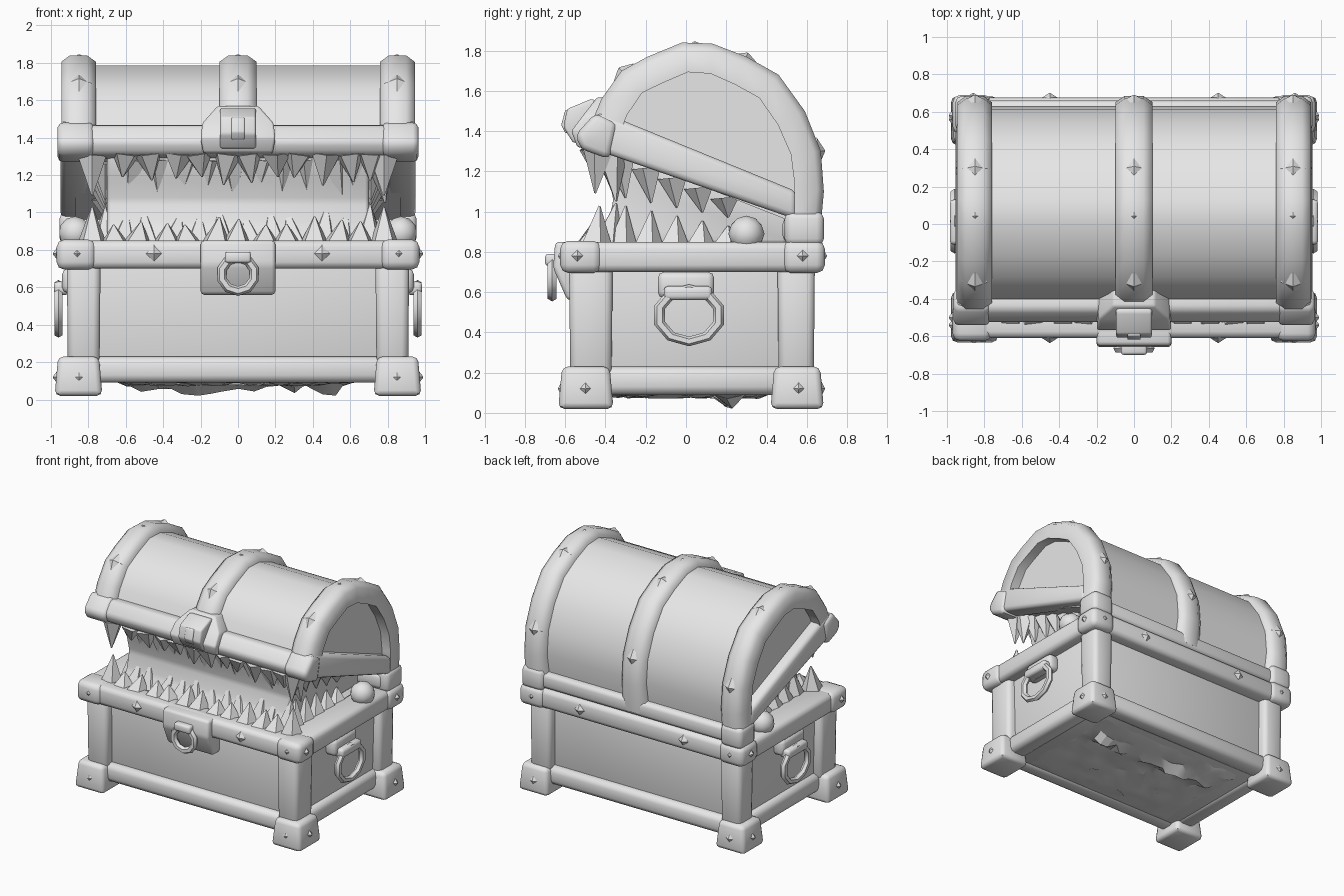
import bpy, bmesh, math, random
from mathutils import Vector, Matrix

random.seed(4)
if "Cube" in bpy.data.objects:
    bpy.data.objects.remove(bpy.data.objects["Cube"], do_unlink=True)

grey = bpy.data.materials.new("plain_grey")
grey.use_nodes = True
grey.diffuse_color = (0.8, 0.8, 0.8, 1)
for node in grey.node_tree.nodes:
    if node.type == "BSDF_PRINCIPLED":
        node.inputs["Base Color"].default_value = (0.8, 0.8, 0.8, 1)


def finish(name, bm, mirror=False, angle=50):
    bmesh.ops.recalc_face_normals(bm, faces=bm.faces)
    mesh = bpy.data.meshes.new(name)
    bm.to_mesh(mesh)
    bm.free()
    mesh.materials.append(grey)
    ob = bpy.data.objects.new(name, mesh)
    bpy.context.collection.objects.link(ob)
    bpy.ops.object.select_all(action="DESELECT")
    ob.select_set(True)
    bpy.context.view_layer.objects.active = ob
    bpy.ops.object.shade_smooth_by_angle(angle=math.radians(angle))
    if mirror:
        ob.modifiers.new("mirror", "MIRROR").use_mirror_merge = False
    return ob


def soften(bm, width):
    if width:
        bmesh.ops.bevel(bm, geom=bm.edges[:], offset=width, segments=2,
                        profile=0.5, affect="EDGES", clamp_overlap=True)


def loft(name, rings, bevel=0, mirror=False, angle=50):
    """Skin a list of equal rings and cap both ends."""
    bm = bmesh.new()
    rows = [[bm.verts.new(p) for p in ring] for ring in rings]
    n = len(rows[0])
    for a, b in zip(rows, rows[1:]):
        for i in range(n):
            j = (i + 1) % n
            bm.faces.new((a[i], a[j], b[j], b[i]))
    bm.faces.new(rows[0])
    bm.faces.new(rows[-1])
    bmesh.ops.recalc_face_normals(bm, faces=bm.faces)
    soften(bm, bevel)
    return finish(name, bm, mirror, angle)


def prism(name, profile, x0, x1, bevel=0.025, mirror=False):
    """Extrude a (y, z) outline along x."""
    return loft(name, [[(x, y, z) for y, z in profile] for x in (x0, x1)], bevel, mirror)


def block(name, x, y, z, bevel=0.03, top=1.0, mirror=False):
    """Box whose upper face is scaled about its own centre."""
    cx, cy = sum(x) / 2, sum(y) / 2
    rings = []
    for h, s in zip(z, (1, top)):
        hx, hy = (x[1] - cx) * s, (y[1] - cy) * s
        rings.append([(cx + i * hx, cy + j * hy, h)
                      for i, j in ((-1, -1), (1, -1), (1, 1), (-1, 1))])
    return loft(name, rings, bevel, mirror)


def spike(bm, base, axis, radius, length, sides=5):
    """Cone standing on base and pointing along axis."""
    axis = Vector(axis).normalized()
    turn = Vector((0, 0, 1)).rotation_difference(axis).to_matrix().to_4x4()
    bmesh.ops.create_cone(bm, cap_ends=True, segments=sides, radius1=radius,
                          radius2=radius * 0.06, depth=length,
                          matrix=Matrix.Translation(Vector(base) + axis * length / 2) @ turn)


def ring(name, centre, axis, radius, thick, stretch, mirror=False):
    """Faceted hanging ring in the plane across the given axis."""
    bm = bmesh.new()
    rows = []
    for i in range(10):
        a = math.tau * (i + 0.5) / 10
        row = []
        for k in range(6):
            b = math.tau * k / 6
            r = radius + thick * math.cos(b)
            u, v, w = r * math.cos(a) * stretch, r * math.sin(a), thick * math.sin(b)
            off = (w, u, v) if axis == "x" else (u, w, v)
            row.append(bm.verts.new(Vector(centre) + Vector(off)))
        rows.append(row)
    for i in range(10):
        a, b = rows[i], rows[(i + 1) % 10]
        for k in range(6):
            m = (k + 1) % 6
            bm.faces.new((a[k], a[m], b[m], b[k]))
    finish(name, bm, mirror, 40)


# Lower chest: flared body, bands, posts and feet
block("chest_body", (-0.84, 0.84), (-0.5, 0.56), (0.1, 0.83), 0.01, 1.03)
block("front_lower_band", (-0.8, 0.8), (-0.56, -0.42), (0.09, 0.23), 0.04)
block("back_lower_band", (-0.8, 0.8), (0.48, 0.62), (0.09, 0.23), 0.04)
block("side_lower_band", (0.74, 0.89), (-0.45, 0.5), (0.09, 0.23), 0.04, mirror=True)
block("front_rim", (-0.94, 0.94), (-0.61, -0.44), (0.7, 0.85), 0.035)
block("back_rim", (-0.94, 0.94), (0.48, 0.675), (0.7, 0.85), 0.035)
block("side_rim", (0.74, 0.955), (-0.6, 0.66), (0.7, 0.85), 0.035, mirror=True)
for label, post, foot, cap in (
        ("front", (-0.575, -0.37), (-0.635, -0.36), (-0.625, -0.42)),
        ("back", (0.46, 0.635), (0.42, 0.685), (0.48, 0.69))):
    block(label + "_post", (0.74, 0.91), post, (0.18, 0.74), 0.035, 1.06, True)
    block(label + "_foot", (0.725, 0.98), foot, (0.02, 0.23), 0.03, 0.86, True)
    block(label + "_rim_corner", (0.76, 0.97), cap, (0.695, 0.855), 0.04, mirror=True)

# Arched lid outline, front to back, as (y, z)
arch = [(-0.47, 1.44), (-0.42, 1.56), (-0.32, 1.70), (-0.19, 1.77), (-0.02, 1.84),
        (0.13, 1.835), (0.3, 1.77), (0.46, 1.68), (0.59, 1.50), (0.67, 1.30),
        (0.685, 1.1), (0.665, 0.88)]


def inward(p, d):
    p = Vector(p)
    return p + (Vector((0.1, 1.25)) - p).normalized() * d


def strap(name, x0, x1, deep, mirror=False):
    """Rounded band that follows the arch."""
    c = (x1 - x0) * 0.25
    rings = []
    for p in arch:
        section = ((x0, deep), (x0, 0.035), (x0 + c, 0), (x1 - c, 0), (x1, 0.035), (x1, deep))
        rings.append([(x, *inward(p, d)) for x, d in section])
    loft(name, rings, 0, mirror, 60)


shell = [tuple(inward(p, 0.055)) for p in arch[:-1]]
prism("lid_barrel", [(-0.46, 1.34)] + shell + [(0.6, 0.92)], -0.87, 0.87, 0)
strap("lid_end_strap", 0.76, 0.945, 0.15, True)
strap("lid_middle_strap", -0.1, 0.1, 0.1)

# Lid rim, tilted open
prism("lid_side_rim", [(-0.53, 1.335), (-0.43, 1.5), (0.55, 1.1), (0.55, 0.96)],
      0.79, 0.95, 0.03, True)
prism("lid_front_rim", [(-0.53, 1.38), (-0.5, 1.31), (-0.38, 1.28), (-0.36, 1.46), (-0.46, 1.47)],
      -0.92, 0.92)
prism("lid_front_corner", [(-0.55, 1.38), (-0.52, 1.31), (-0.38, 1.26), (-0.34, 1.44), (-0.45, 1.49)],
      0.77, 0.965, 0.03, True)
block("lid_back_rim", (-0.9, 0.9), (0.48, 0.66), (0.85, 0.97))
block("hinge_corner", (0.77, 0.955), (0.49, 0.685), (0.83, 1.0), 0.035, mirror=True)

# Latch on the lid and lock on the chest
loft("latch_plate", [[(-w, y, z), (w, y, z), (w, y + 0.14, z - 0.02), (-w, y + 0.14, z - 0.02)]
                     for w, y, z in ((0.185, -0.54, 1.32), (0.2, -0.57, 1.4),
                                     (0.19, -0.51, 1.48), (0.11, -0.44, 1.57))], 0.012)
prism("latch_hasp", [(-0.61, 1.42), (-0.56, 1.34), (-0.48, 1.36), (-0.42, 1.54), (-0.47, 1.56),
                     (-0.59, 1.51)], -0.095, 0.095, 0.012)
prism("latch_tongue", [(-0.62, 1.43), (-0.6, 1.39), (-0.5, 1.40), (-0.5, 1.52), (-0.6, 1.505)],
      -0.035, 0.035, 0.006)
prism("lock_plate", [(-0.65, 0.85), (-0.66, 0.72), (-0.59, 0.56), (-0.5, 0.56), (-0.5, 0.85)],
      -0.2, 0.2, 0.02)
block("lock_loop", (-0.07, 0.07), (-0.7, -0.62), (0.73, 0.79), 0.015)
ring("lock_ring", (0, -0.665, 0.67), "y", 0.09, 0.026, 1.0)

# Side handles
block("handle_mount", (0.84, 0.94), (-0.14, 0.14), (0.57, 0.7), 0.03, mirror=True)
block("handle_clasp", (0.9, 0.985), (-0.11, 0.13), (0.56, 0.63), 0.02, mirror=True)
ring("handle_ring", (0.96, 0.015, 0.485), "x", 0.13, 0.024, 1.18, True)

# Mouth: gum mass between the jaws, corner lumps and rows of teeth
prism("gum_mass", [(-0.45, 0.84), (-0.39, 0.93), (-0.36, 1.06), (-0.39, 1.18), (-0.43, 1.32),
                   (0.5, 1.05), (0.5, 0.84)], -0.7, 0.7, 0.02)
bm = bmesh.new()
bmesh.ops.create_icosphere(bm, subdivisions=2, radius=0.09,
                           matrix=Matrix.Translation((0.87, 0.3, 0.89)))
finish("mouth_lump", bm, True)


def lid_height(y):
    return 1.335 - 0.38 * (y + 0.55)


lower, upper = bmesh.new(), bmesh.new()
for row in range(2):
    y = -0.47 + row * 0.08
    for i in range(11):
        x = -0.65 + 0.13 * i + random.uniform(-0.02, 0.02) + row * 0.05
        size = random.uniform(0.1, 0.16) + row * 0.06
        spike(lower, (x, y, 0.83), (random.uniform(-0.2, 0.2), 0.2, 1), 0.085, size)
        spike(upper, (x + 0.06, y + 0.02, lid_height(y) + 0.01),
              (random.uniform(-0.2, 0.2), 0.1, -1), 0.08, size + 0.02)
for side in (-1, 1):
    spike(lower, (side * 0.78, -0.45, 0.83), (0, 0.1, 1), 0.085, 0.2)
    spike(upper, (side * 0.78, -0.43, 1.3), (0, -0.1, -1), 0.08, 0.21)
    for i in range(5):
        y = -0.32 + i * 0.13
        reach = 0.2 - i * 0.025
        spike(lower, (side * 0.71, y, 0.83), (0, 0.1, 1), 0.08, reach)
        spike(upper, (side * 0.71, y, lid_height(y) + 0.02), (0, 0.1, -1), 0.08, reach)
finish("lower_teeth", lower, angle=40)
finish("upper_teeth", upper, angle=40)

# Pointed studs on the metalwork
studs = bmesh.new()
for side in (-1, 1):
    for y, z in ((-0.54, 0.78), (0.58, 0.78), (-0.5, 0.12), (0.56, 0.12)):
        spike(studs, (side * 0.945, y, z), (side, 0, 0), 0.06, 0.045, 4)
    for x in (0.45, 0.86):
        for y, z, d in ((-0.605, 0.78, -1), (0.67, 0.78, 1)):
            spike(studs, (side * x, y, z), (0, d, 0), 0.05, 0.03, 4)
    for y, d in ((-0.605, -1), (0.66, 1)):
        spike(studs, (side * 0.85, y, 0.12), (0, d, 0), 0.06, 0.03, 4)
for x in (-0.85, 0, 0.85):
    for y, z in ((0.045, 1.825), arch[2], arch[6], arch[9]):
        p = inward((y, z), 0.015)
        spike(studs, (x, *p), (0, p.x - 0.1, p.y - 1.25), 0.07, 0.035, 4)
finish("studs", studs, angle=20)

# Ragged underside, with a few strips hanging lower
bm = bmesh.new()
bmesh.ops.create_grid(bm, x_segments=18, y_segments=12, size=1)
for v in bm.verts:
    rough = random.uniform(0.07, 0.1)
    if abs(v.co.x) < 0.8 and (0.4 < v.co.y < 0.6):
        rough -= random.uniform(0.0, 0.06)
    if v.is_boundary:
        rough = 0.1
    v.co = (v.co.x * 0.65 + random.uniform(-0.02, 0.02),
            v.co.y * 0.42 + random.uniform(-0.02, 0.02), rough)
ob = finish("ragged_underside", bm, angle=25)
ob.data.flip_normals()
